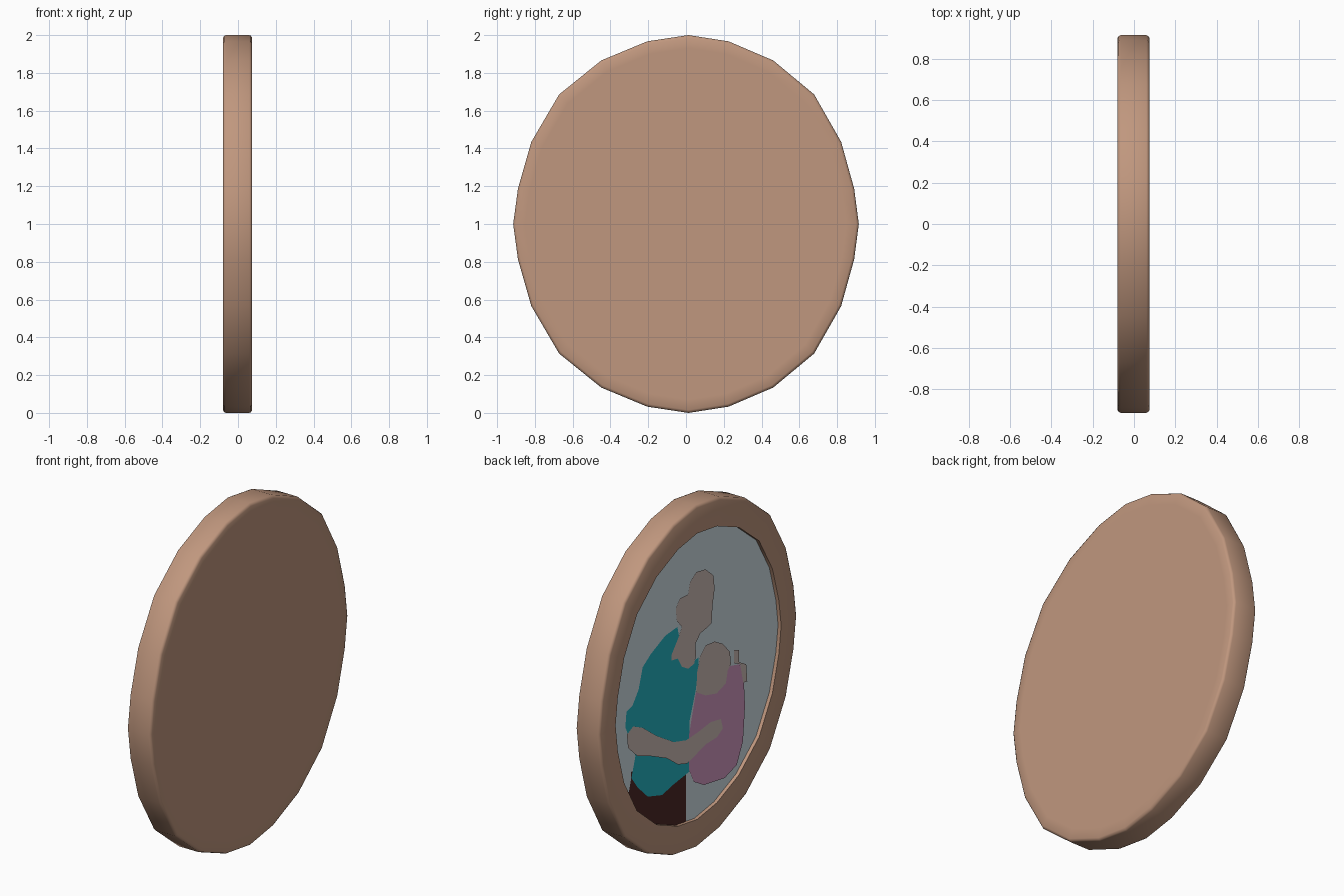
import bpy, bmesh, math


def material(name, r, g, b):
    def lin(c):
        c /= 255
        return c / 12.92 if c < 0.04045 else ((c + 0.055) / 1.055) ** 2.4
    m = bpy.data.materials.new(name)
    m.diffuse_color = (lin(r), lin(g), lin(b), 1)
    return m


WOOD = material("warm_brown", 192, 151, 126)
SKY = material("pale_grey_blue", 213, 228, 234)
TEAL = material("teal", 38, 182, 198)
SKIN = material("pale_skin", 208, 190, 184)
MAUVE = material("mauve", 212, 154, 196)
DARK = material("dark_brown", 76, 40, 38)

PANEL_X = -0.06

# 24-sided oval outline, mirrored from one quarter
quarter = [(0, 1), (.215, .967), (.455, .866), (.675, .686),
           (.82, .435), (.89, .187), (.915, 0)]
oval = (quarter + [(y, -z) for y, z in quarter[-2::-1]]
        + [(-y, -z) for y, z in quarter[1:]]
        + [(-y, z) for y, z in quarter[-2:0:-1]])
oval = [(y + .013 * (1 - abs(y) / .915), z) for y, z in oval]


def finish(bm, name, mat):
    me = bpy.data.meshes.new(name)
    bm.to_mesh(me)
    bm.free()
    me.materials.append(mat)
    ob = bpy.data.objects.new(name, me)
    bpy.context.collection.objects.link(ob)
    return ob


def plate(name, mat, layer, pts):
    """Flat painted shape on the picture; pts are (right, z) seen from -x."""
    bm = bmesh.new()
    x = PANEL_X - .0015 * layer
    f = bm.faces.new([bm.verts.new((x, -u, z)) for u, z in pts])
    f.normal_update()
    if f.normal.x > 0:
        f.normal_flip()
    bmesh.ops.triangulate(bm, faces=[f])
    return finish(bm, name, mat)


# Frame: rounded oval slab with a recess on the -x side
profile = [(.93, .075), (.985, .075), (.996, .069), (1, .06),
           (1, -.065), (.996, -.074), (.985, -.08),
           (.836, -.08), (.836, PANEL_X)]
bm = bmesh.new()
rings = [[bm.verts.new((x, y * s, 1 + z * s)) for y, z in oval] for s, x in profile]
n = len(oval)
for a, b in zip(rings, rings[1:]):
    for i in range(n):
        j = (i + 1) % n
        bm.faces.new((a[i], a[j], b[j], b[i]))
bm.faces.new(rings[0])
cap = bm.faces.new(rings[-1])
bmesh.ops.recalc_face_normals(bm, faces=bm.faces[:])
bmesh.ops.delete(bm, geom=[cap], context='FACES_ONLY')
frame = finish(bm, "oval_frame", WOOD)
bpy.context.view_layer.objects.active = frame
frame.select_set(True)
bpy.ops.object.shade_smooth_by_angle(angle=math.radians(42))
frame.select_set(False)

# Picture background
plate("picture_background", SKY, 0, [(-y * .836, 1 + z * .836) for y, z in oval])

# Adult figure
plate("adult_trousers", DARK, 1, [
    (-.594, .66), (-.594, .623), (-.613, .558), (-.635, .52), (-.5, .36),
    (-.4, .28), (-.3, .225), (-.2, .188), (-.09, .164), (-.085, .5)])
plate("adult_shirt", TEAL, 2, [
    (-.17, 1.345), (-.283, 1.336), (-.415, 1.28), (-.49, 1.232), (-.528, 1.115),
    (-.585, 1.042), (-.64, 1.028), (-.65, .942), (-.557, .739), (-.594, .623),
    (-.538, .548), (-.443, .457), (-.311, .416), (-.208, .437), (-.104, .451),
    (-.057, .457), (-.057, .754), (0, .911), (.02, 1.01), (.028, 1.09),
    (-.038, 1.092), (-.132, 1.2)])
plate("adult_head", SKIN, 4, [
    (.085, 1.586), (0, 1.601), (-.057, 1.564), (-.075, 1.499), (-.151, 1.505),
    (-.189, 1.46), (-.179, 1.385), (-.132, 1.331), (-.17, 1.274), (-.226, 1.207),
    (-.226, 1.171), (-.17, 1.161), (-.132, 1.099), (-.075, 1.065), (-.019, 1.073),
    (0, 1.119), (-.009, 1.182), (.038, 1.229), (.104, 1.239), (.142, 1.249),
    (.151, 1.352), (.17, 1.44), (.16, 1.521)])

# Child figure
plate("child_shirt", MAUVE, 3, [
    (.2, .87), (.311, .933), (.406, .908), (.443, .787), (.453, .646),
    (.434, .445), (.377, .33), (.264, .296), (.075, .328), (-.019, .382),
    (-.066, .472), (-.066, .668), (0, .899)])
plate("child_head", SKIN, 4, [
    (.17, 1.131), (.085, 1.14), (.038, 1.098), (.009, 1.014), (0, .899),
    (.085, .848), (.189, .82), (.274, .846), (.292, .917), (.321, .941),
    (.311, 1.017), (.245, 1.089)])
plate("child_hand", SKIN, 4, [
    (.349, 1.014), (.396, .995), (.396, .924), (.462, .887), (.472, .782),
    (.434, .79), (.406, .908), (.349, .936)])

# Adult forearm across both figures
plate("adult_forearm", SKIN, 5, [
    (-.642, .897), (-.585, .923), (-.5, .884), (-.368, .785), (-.208, .688),
    (-.094, .655), (.028, .662), (.132, .675), (.226, .657), (.245, .595),
    (.189, .564), (.085, .562), (-.038, .527), (-.085, .515), (-.17, .542),
    (-.274, .618), (-.415, .684), (-.547, .736), (-.632, .815)])
